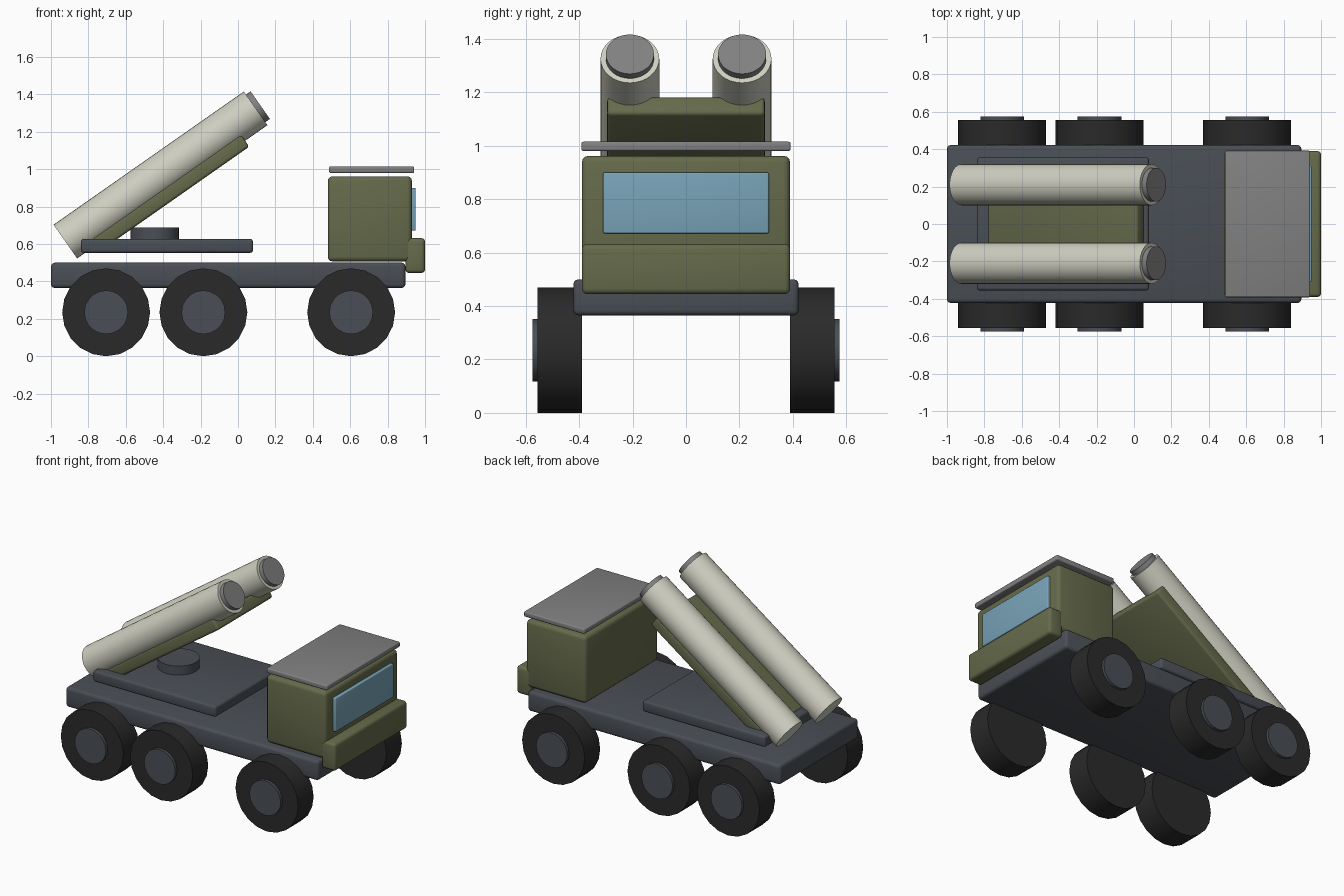
import bpy
import bmesh
from math import radians, sin, cos
from mathutils import Matrix, Vector

if "Cube" in bpy.data.objects:
    bpy.data.objects.remove(bpy.data.objects["Cube"], do_unlink=True)


def material(name, rgb):
    mat = bpy.data.materials.new(name)
    mat.use_nodes = True
    mat.diffuse_color = (*rgb, 1)
    mat.node_tree.nodes["Principled BSDF"].inputs["Base Color"].default_value = (*rgb, 1)
    return mat


olive = material("olive green", (0.13, 0.145, 0.07))
slate = material("slate", (0.068, 0.078, 0.092))
rubber = material("rubber black", (0.023, 0.023, 0.023))
grey = material("mid grey", (0.22, 0.22, 0.22))
cream = material("pale cream", (0.62, 0.62, 0.53))
glass = material("window blue", (0.19, 0.37, 0.48))


def finish(name, bm, mat, matrix):
    mesh = bpy.data.meshes.new(name)
    bm.to_mesh(mesh)
    bm.free()
    mesh.materials.append(mat)
    obj = bpy.data.objects.new(name, mesh)
    obj.matrix_world = matrix
    bpy.context.collection.objects.link(obj)
    return obj


def smooth(obj):
    bpy.ops.object.select_all(action="DESELECT")
    obj.select_set(True)
    bpy.context.view_layer.objects.active = obj
    bpy.ops.object.shade_smooth_by_angle(angle=radians(35))


def block(name, mat, centre, size, bevel, tilt=0.0):
    """Box with rounded edges, tilted about y."""
    bm = bmesh.new()
    bmesh.ops.create_cube(bm, size=1)
    bmesh.ops.scale(bm, vec=size, verts=bm.verts)
    bmesh.ops.bevel(bm, geom=bm.edges[:], offset=bevel, segments=3,
                    profile=0.5, affect="EDGES")
    matrix = Matrix.Translation(centre) @ Matrix.Rotation(tilt, 4, "Y")
    smooth(finish(name, bm, mat, matrix))


def span(name, mat, x, y, z, bevel):
    """Box given by its x and z ranges and its half width."""
    block(name, mat, (sum(x) / 2, 0, sum(z) / 2),
          (x[1] - x[0], 2 * y, z[1] - z[0]), bevel)


def rod(name, mat, start, end, radius, sides):
    """Cylinder between two points."""
    start, end = Vector(start), Vector(end)
    axis = end - start
    bm = bmesh.new()
    bmesh.ops.create_cone(bm, cap_ends=True, segments=sides, radius1=radius,
                          radius2=radius, depth=axis.length)
    matrix = Matrix.Translation((start + end) / 2) @ axis.to_track_quat("Z", "Y").to_matrix().to_4x4()
    smooth(finish(name, bm, mat, matrix))


# Chassis and launcher base
span("chassis", slate, (-1.0, 0.895), 0.422, (0.365, 0.5), 0.02)
span("launcher_deck", slate, (-0.84, 0.08), 0.355, (0.553, 0.627), 0.014)
rod("turntable", slate, (-0.445, 0, 0.58), (-0.445, 0, 0.688), 0.13, 24)

# Cab
span("cab", olive, (0.48, 0.93), 0.39, (0.507, 0.962), 0.025)
span("front_bumper", olive, (0.895, 1.0), 0.39, (0.445, 0.632), 0.02)
span("windscreen", glass, (0.91, 0.95), 0.31, (0.672, 0.9), 0.006)
span("cab_roof", grey, (0.487, 0.942), 0.392, (0.98, 1.015), 0.008)

# Tilted cradle and launch tubes
elevation = radians(35)
block("tube_cradle", olive, (-0.363, 0, 0.873), (0.977, 0.59, 0.08), 0.015, -elevation)
aim = Vector((cos(elevation), 0, sin(elevation)))
for side, y in (("left", 0.21), ("right", -0.21)):
    tail = Vector((-0.923, y, 0.613))
    muzzle = tail + aim * 1.242
    rod(side + "_launch_tube", cream, tail, muzzle, 0.11, 32)
    rod(side + "_tube_cap", grey, muzzle - aim * 0.03, muzzle + aim * 0.03, 0.09, 32)

# Wheels
for axle, x in (("rear", -0.705), ("middle", -0.185), ("front", 0.605)):
    for side, s in (("left", 1), ("right", -1)):
        name = axle + "_" + side
        rod(name + "_tyre", rubber, (x, s * 0.39, 0.235), (x, s * 0.555, 0.235), 0.235, 20)
        rod(name + "_hub", slate, (x, s * 0.45, 0.235), (x, s * 0.575, 0.235), 0.117, 20)
